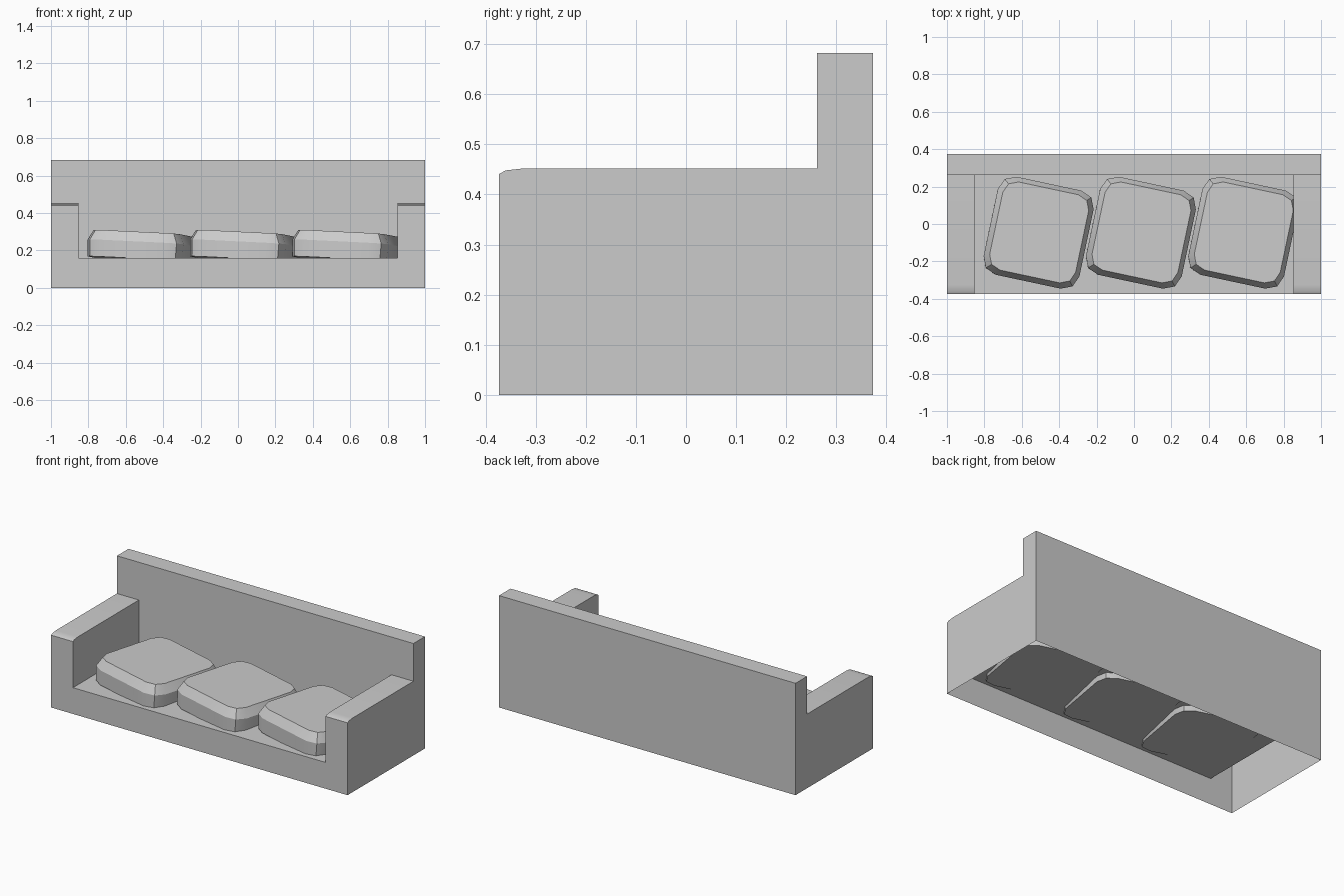
import bpy, bmesh, math
from mathutils import Vector, Matrix

if "Cube" in bpy.data.objects:
    bpy.data.objects.remove(bpy.data.objects["Cube"], do_unlink=True)

GREY = (0.6, 0.6, 0.6, 1)
fabric = bpy.data.materials.new("grey_fabric")
fabric.use_nodes = True
fabric.diffuse_color = GREY
fabric.node_tree.nodes["Principled BSDF"].inputs["Base Color"].default_value = GREY


def finish(bm, name, closed):
    bmesh.ops.remove_doubles(bm, verts=bm.verts, dist=1e-5)
    if closed:
        bmesh.ops.recalc_face_normals(bm, faces=bm.faces)
    mesh = bpy.data.meshes.new(name)
    bm.to_mesh(mesh)
    bm.free()
    mesh.materials.append(fabric)
    ob = bpy.data.objects.new(name, mesh)
    bpy.context.collection.objects.link(ob)
    bpy.ops.object.select_all(action='DESELECT')
    ob.select_set(True)
    bpy.context.view_layer.objects.active = ob
    bpy.ops.object.shade_smooth_by_angle(angle=math.radians(28))
    return ob


# Sofa frame: an open-bottomed shell made of stepped tops and the walls between
SEAT, ARM, BACK = 0.16, 0.452, 0.682
xs = [-1, -0.852, 0.852, 1]
ys = [-0.373, -0.36, -0.325, 0.262, 0.373]
arm_z = [0.441, 0.448, ARM, ARM]          # rounded front lip of the arms


def height(i, j, yi):
    """Top height of cell (i, j) at grid row yi; zero outside the frame."""
    if not (0 <= i < 3 and 0 <= j < 4):
        return 0
    if j == 3:
        return BACK
    return SEAT if i == 1 else arm_z[yi]


def wall(bm, p, q, low, high):
    """Vertical wall over the edge p-q, from the low to the high heights."""
    if high[0] <= low[0]:
        return
    pts = [(*p, low[0]), (*q, low[1]), (*q, high[1]), (*p, high[0])]
    bm.faces.new([bm.verts.new(c) for c in pts])


bm = bmesh.new()
for i in range(3):
    for j in range(4):
        x0, x1, y0, y1 = xs[i], xs[i + 1], ys[j], ys[j + 1]
        h0, h1 = height(i, j, j), height(i, j, j + 1)
        bm.faces.new([bm.verts.new(c) for c in
                      [(x0, y0, h0), (x1, y0, h0), (x1, y1, h1), (x0, y1, h1)]])
        # walls to the right, left, back and front neighbours
        for di, p, q, a, b in ((1, (x1, y0), (x1, y1), j, j + 1),
                               (-1, (x0, y1), (x0, y0), j + 1, j)):
            wall(bm, p, q, (height(i + di, j, a), height(i + di, j, b)),
                 (height(i, j, a), height(i, j, b)))
        for dj, p, q, r in ((1, (x1, y1), (x0, y1), j + 1),
                            (-1, (x0, y0), (x1, y0), j)):
            n = height(i, j + dj, r)
            h = height(i, j, r)
            wall(bm, p, q, (n, n), (h, h))
finish(bm, "sofa_frame", False)


# Cushions: rounded square slabs, twisted and slightly tilted
def outline(hx, hy, r):
    pts = []
    for k, (sx, sy) in enumerate([(1, 1), (-1, 1), (-1, -1), (1, -1)]):
        for s in range(3):
            a = math.radians(90 * k + 45 * s)
            pts.append((sx * (hx - r) + r * math.cos(a),
                        sy * (hy - r) + r * math.sin(a)))
    return pts


def cushion(name, cx, cy):
    bm = bmesh.new()
    rings = []
    for inset, z in ((0.004, -0.143), (0, -0.053), (0.027, 0)):
        rings.append([bm.verts.new((x, y, z)) for x, y in
                      outline(0.262 - inset, 0.268 - inset, 0.085 - inset / 2)])
    for low, high in zip(rings, rings[1:]):
        for k in range(len(low)):
            n = (k + 1) % len(low)
            bm.faces.new([low[k], low[n], high[n], high[k]])
    bm.faces.new(rings[-1])
    bm.faces.new(rings[0][::-1])
    tilt = Vector((0, 0, 1)).rotation_difference(Vector((0.055, 0.03, 1)))
    bm.transform(Matrix.Translation((cx, cy, 0.291)) @ tilt.to_matrix().to_4x4()
                 @ Matrix.Rotation(math.radians(-12), 4, 'Z'))
    finish(bm, name, True)


for k, side in enumerate(("right", "middle", "left")):
    cushion(side + "_cushion", -0.507 + 0.547 * k, -0.045)
